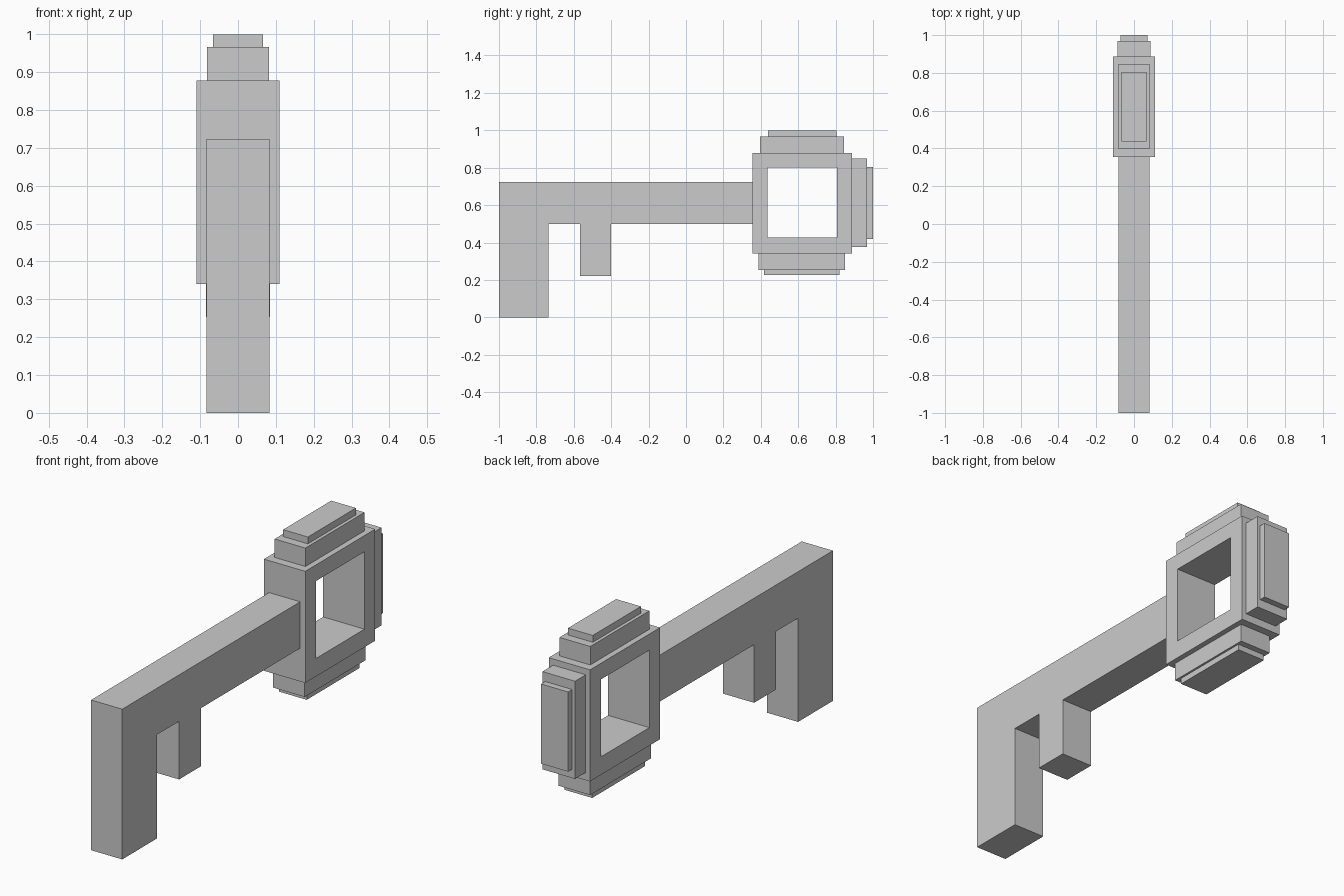
import bpy, bmesh

if "Cube" in bpy.data.objects:
    bpy.data.objects.remove(bpy.data.objects["Cube"])


def finish(name, bm):
    bmesh.ops.recalc_face_normals(bm, faces=bm.faces)
    mesh = bpy.data.meshes.new(name)
    bm.to_mesh(mesh)
    bm.free()
    obj = bpy.data.objects.new(name, mesh)
    bpy.context.collection.objects.link(obj)
    return obj


def box(name, half_x, y0, y1, z0, z1):
    bm = bmesh.new()
    bmesh.ops.create_cube(bm, size=1)
    for v in bm.verts:
        v.co = (v.co.x * 2 * half_x,
                (y0 + y1) / 2 + v.co.y * (y1 - y0),
                (z0 + z1) / 2 + v.co.z * (z1 - z0))
    return finish(name, bm)


def extrude_profile(name, half_x, points):
    bm = bmesh.new()
    face = bm.faces.new([bm.verts.new((-half_x, y, z)) for y, z in points])
    new = bmesh.ops.extrude_face_region(bm, geom=[face], use_keep_orig=True)
    verts = [g for g in new["geom"] if isinstance(g, bmesh.types.BMVert)]
    bmesh.ops.translate(bm, verts=verts, vec=(2 * half_x, 0, 0))
    return finish(name, bm)


def square_ring(name, half_x, outer, inner):
    def corners(x, r):
        y0, y1, z0, z1 = r
        return [bm.verts.new((x, y, z))
                for y, z in ((y0, z0), (y1, z0), (y1, z1), (y0, z1))]
    bm = bmesh.new()
    # Four corner loops in order around the ring's cross-section
    loops = [corners(-half_x, outer), corners(half_x, outer),
             corners(half_x, inner), corners(-half_x, inner)]
    for k in range(4):
        a, b = loops[k], loops[(k + 1) % 4]
        for i in range(4):
            j = (i + 1) % 4
            bm.faces.new((a[i], a[j], b[j], b[i]))
    return finish(name, bm)


# Shaft with its two teeth
extrude_profile("shaft_and_teeth", 0.083, [
    (-1, 0), (-0.735, 0), (-0.735, 0.5), (-0.567, 0.5), (-0.567, 0.22),
    (-0.4, 0.22), (-0.4, 0.5), (0.355, 0.5), (0.355, 0.724), (-1, 0.724)])

# Square handle with a window
square_ring("handle_ring", 0.11,
            (0.355, 0.888, 0.34, 0.878), (0.436, 0.806, 0.427, 0.8))

# Stepped blocks on the top, back and bottom of the handle
for name, half_x, y0, y1, z0, z1 in (
        ("top_step", 0.082, 0.396, 0.846, 0.878, 0.967),
        ("top_cap", 0.066, 0.438, 0.804, 0.967, 1.0),
        ("back_step", 0.087, 0.888, 0.969, 0.377, 0.848),
        ("back_cap", 0.072, 0.969, 1.0, 0.42, 0.804),
        ("bottom_step", 0.084, 0.388, 0.85, 0.253, 0.34),
        ("bottom_cap", 0.074, 0.418, 0.82, 0.225, 0.253)):
    box(name, half_x, y0, y1, z0, z1)
